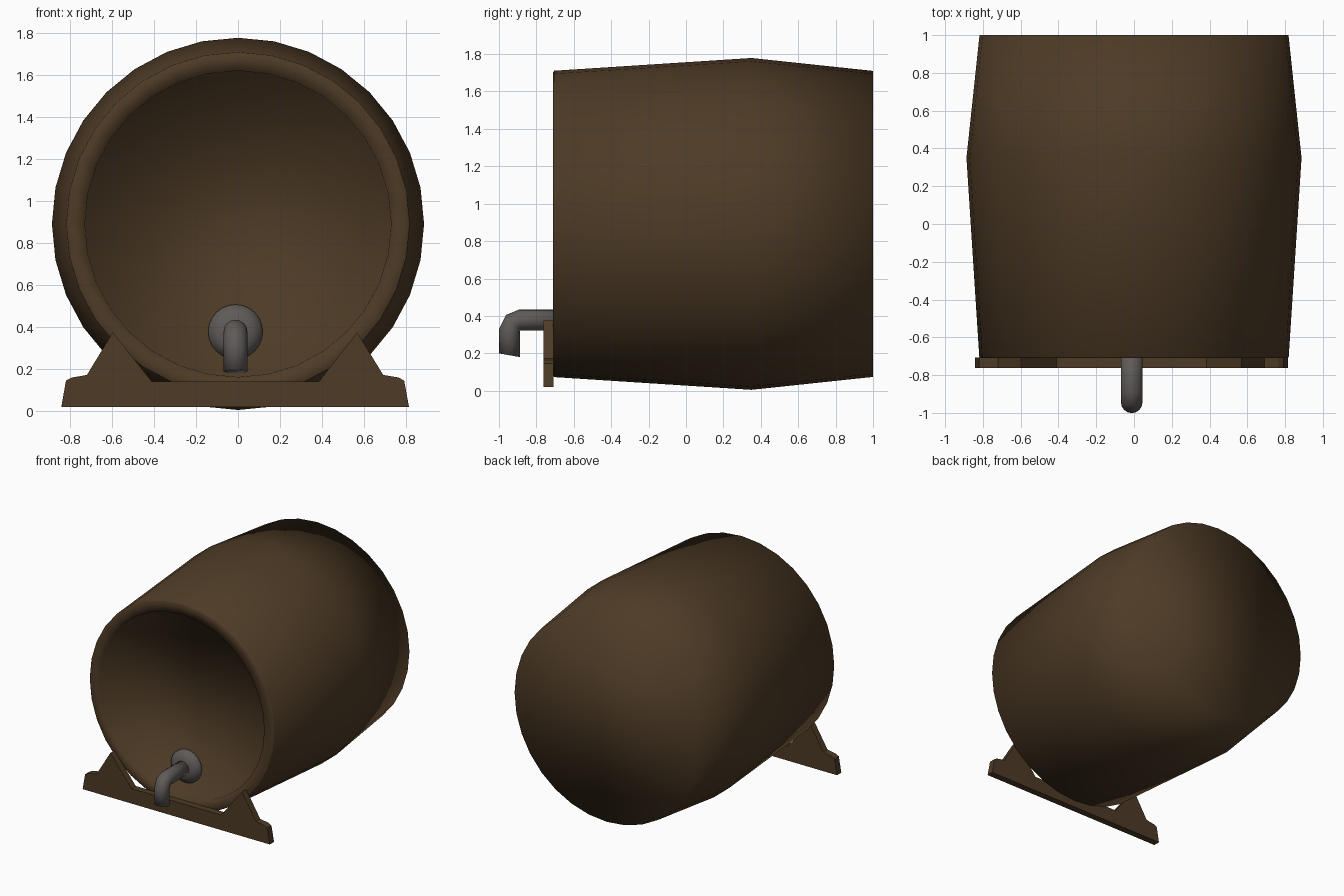
import bpy, bmesh, math
from mathutils import Vector

if "Cube" in bpy.data.objects:
    bpy.data.objects.remove(bpy.data.objects["Cube"])


def material(name, rgb):
    m = bpy.data.materials.new(name)
    m.diffuse_color = (*rgb, 1)
    m.use_nodes = True
    m.node_tree.nodes["Principled BSDF"].inputs["Base Color"].default_value = m.diffuse_color
    return m


WOOD = material("dark wood", (0.075, 0.043, 0.019))
METAL = material("grey metal", (0.115, 0.103, 0.098))


def finish(name, bm, mat, smooth=True):
    bmesh.ops.recalc_face_normals(bm, faces=bm.faces)
    me = bpy.data.meshes.new(name)
    bm.to_mesh(me)
    bm.free()
    me.materials.append(mat)
    for p in me.polygons:
        p.use_smooth = smooth
    ob = bpy.data.objects.new(name, me)
    bpy.context.collection.objects.link(ob)
    return ob


def rings_to_mesh(rings):
    """Bridge successive rings of points and cap both ends."""
    bm = bmesh.new()
    loops = [[bm.verts.new(p) for p in r] for r in rings]
    n = len(loops[0])
    for a, b in zip(loops, loops[1:]):
        for i in range(n):
            j = (i + 1) % n
            bm.faces.new((a[i], a[j], b[j], b[i]))
    bm.faces.new(loops[0])
    bm.faces.new(loops[-1])
    return bm


def circle_y(x, y, z, r, n):
    return [(x + r * math.sin(2 * math.pi * i / n), y,
             z + r * math.cos(2 * math.pi * i / n)) for i in range(n)]


# barrel: recessed front head, rim, bulging staves, flat back
profile = [(-0.625, 0.725), (-0.71, 0.73), (-0.71, 0.812), (-0.705, 0.819),
           (0.35, 0.887), (1.0, 0.818)]
finish("barrel", rings_to_mesh(
    [circle_y(0, y, 0.892, r, 32) for y, r in profile]), WOOD)

# front stand: flat plank with two pointed chocks
outline = [(-0.842, 0.02), (-0.82, 0.145), (-0.79, 0.16), (-0.72, 0.172),
           (-0.597, 0.375), (-0.41, 0.14), (0.385, 0.14), (0.568, 0.375),
           (0.692, 0.172), (0.765, 0.16), (0.792, 0.145), (0.815, 0.02)]
stand = finish("front_stand", rings_to_mesh(
    [[(x, y, z) for x, z in outline] for y in (-0.762, -0.708)]), WOOD, False)

# tap flange on the recessed head
TX, TZ = -0.012, 0.378
finish("tap_flange", rings_to_mesh(
    [circle_y(TX, y, TZ, r, 24) for y, r in
     [(-0.615, 0.13), (-0.645, 0.13), (-0.675, 0.09), (-0.685, 0.055)]]), METAL)

# tap spout: pipe swept along a bent path, rings tilted through the bend
path = [(-0.62, 0.378, 0), (-0.89, 0.378, 0), (-0.925, 0.362, 40),
        (-0.943, 0.32, 78), (-0.945, 0.19, 80)]
rings = []
for y, z, tilt in path:
    t = math.radians(tilt)
    up = Vector((0, -math.sin(t), math.cos(t)))
    rings.append([Vector((TX, y, z)) + 0.057 * (
        math.sin(a) * Vector((1, 0, 0)) + math.cos(a) * up)
        for a in (2 * math.pi * i / 16 for i in range(16))])
finish("tap_spout", rings_to_mesh(rings), METAL)
